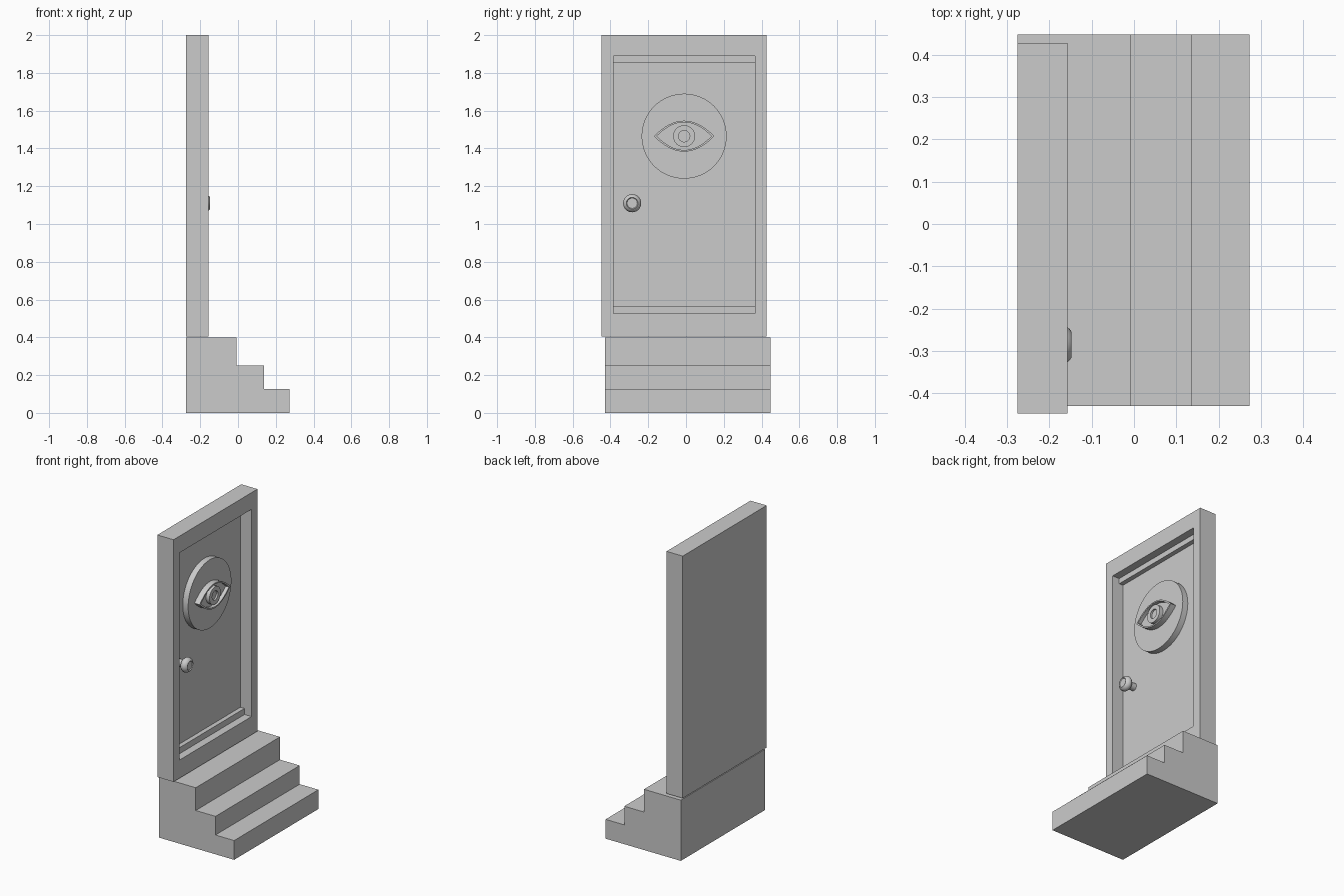
import bpy, bmesh
from math import sin, cos, pi

if "Cube" in bpy.data.objects:
    bpy.data.objects.remove(bpy.data.objects["Cube"])

grey = bpy.data.materials.new("plain grey")
grey.use_nodes = True
grey.diffuse_color = (0.6, 0.6, 0.6, 1)
grey.node_tree.nodes["Principled BSDF"].inputs["Base Color"].default_value = grey.diffuse_color


def finish(name, bm, smooth=False):
    bmesh.ops.recalc_face_normals(bm, faces=bm.faces)
    mesh = bpy.data.meshes.new(name)
    bm.to_mesh(mesh)
    bm.free()
    mesh.materials.append(grey)
    obj = bpy.data.objects.new(name, mesh)
    bpy.context.collection.objects.link(obj)
    if smooth:
        bpy.ops.object.select_all(action='DESELECT')
        obj.select_set(True)
        bpy.context.view_layer.objects.active = obj
        bpy.ops.object.shade_smooth_by_angle(angle=pi / 6)


def prism(name, outline, x0, x1, hole=None, smooth=False):
    """Extrude a y-z outline along x, optionally with a matching hole."""
    bm = bmesh.new()
    n = len(outline)

    def ring(points, x):
        return [bm.verts.new((x, y, z)) for y, z in points]

    def bridge(a, b):
        for i in range(n):
            j = (i + 1) % n
            bm.faces.new((a[i], a[j], b[j], b[i]))

    back, front = ring(outline, x0), ring(outline, x1)
    bridge(back, front)
    if hole:
        hole_back, hole_front = ring(hole, x0), ring(hole, x1)
        bridge(hole_back, hole_front)
        bridge(back, hole_back)
        bridge(front, hole_front)
    else:
        bm.faces.new(back)
        bm.faces.new(front)
    finish(name, bm, smooth)


def rect(y0, y1, z0, z1):
    return [(y0, z0), (y1, z0), (y1, z1), (y0, z1)]


def circle(r, y, z, n=48):
    return [(y + r * cos(2 * pi * i / n), z + r * sin(2 * pi * i / n)) for i in range(n)]


def almond(w, h, y, z, n=16):
    """Pointed oval made of two shallow curves."""
    ts = [-1 + 2 * i / n for i in range(n)]
    top = [(y + w * t, z + h * (1 - t * t)) for t in ts]
    return top + [(y - w * t, z - h * (1 - t * t)) for t in ts]


# Stair block: stepped side profile extruded across the width
BACK, FACE, PANEL = -0.275, -0.157, -0.238
steps = [(BACK, 0), (0.273, 0), (0.273, 0.127), (0.137, 0.127),
         (0.137, 0.25), (-0.007, 0.25), (-0.007, 0.4), (BACK, 0.4)]
bm = bmesh.new()
side = bm.faces.new([bm.verts.new((x, -0.43, z)) for x, z in steps])
extruded = bmesh.ops.extrude_face_region(bm, geom=[side])["geom"]
bmesh.ops.translate(bm, vec=(0, 0.877, 0),
                    verts=[v for v in extruded if isinstance(v, bmesh.types.BMVert)])
if not side.is_valid or len(bm.faces) < len(steps) + 2:
    bm.faces.new([v for v in bm.verts if v.co.y < 0])
finish("stairs", bm)

# Door slab, raised surround and the sills inside the recess
outer = rect(-0.447, 0.427, 0.405, 2.0)
prism("door_panel", outer, BACK, PANEL)
prism("door_frame", outer, PANEL, FACE, hole=rect(-0.385, 0.365, 0.525, 1.89))
for name, z0, z1 in (("bottom_sill", 0.525, 0.565), ("top_sill", 1.855, 1.89)):
    prism(name, rect(-0.385, 0.365, z0, z1), PANEL, -0.208)

# Round plaque with a raised eye
cy, cz = -0.01, 1.465
prism("plaque", circle(0.225, cy, cz, 64), PANEL, -0.199, smooth=True)
prism("eyelids", almond(0.16, 0.082, cy, cz), -0.199, -0.161,
      hole=almond(0.145, 0.073, cy, cz), smooth=True)
prism("eyeball", almond(0.147, 0.075, cy, cz), -0.199, -0.185, smooth=True)
prism("iris", circle(0.058, cy, cz), -0.185, -0.16, hole=circle(0.03, cy, cz), smooth=True)
prism("pupil", circle(0.03, cy, cz), -0.185, -0.172, smooth=True)

# Turned door knob: (x, radius) profile spun around the x axis
knob = [(PANEL, 0.024), (-0.2, 0.024), (-0.193, 0.038), (-0.182, 0.046), (-0.172, 0.048),
        (-0.16, 0.044), (-0.152, 0.037), (-0.148, 0.031), (-0.153, 0.027), (-0.153, 0)]
bm = bmesh.new()
verts = [bm.verts.new((x, -0.285 + r, 1.11)) for x, r in knob]
edges = [bm.edges.new(pair) for pair in zip(verts, verts[1:])]
bmesh.ops.spin(bm, geom=verts + edges, cent=(0, -0.285, 1.11), axis=(1, 0, 0),
               angle=2 * pi, steps=32)
bmesh.ops.remove_doubles(bm, verts=bm.verts, dist=0.0001)
finish("door_knob", bm, smooth=True)
